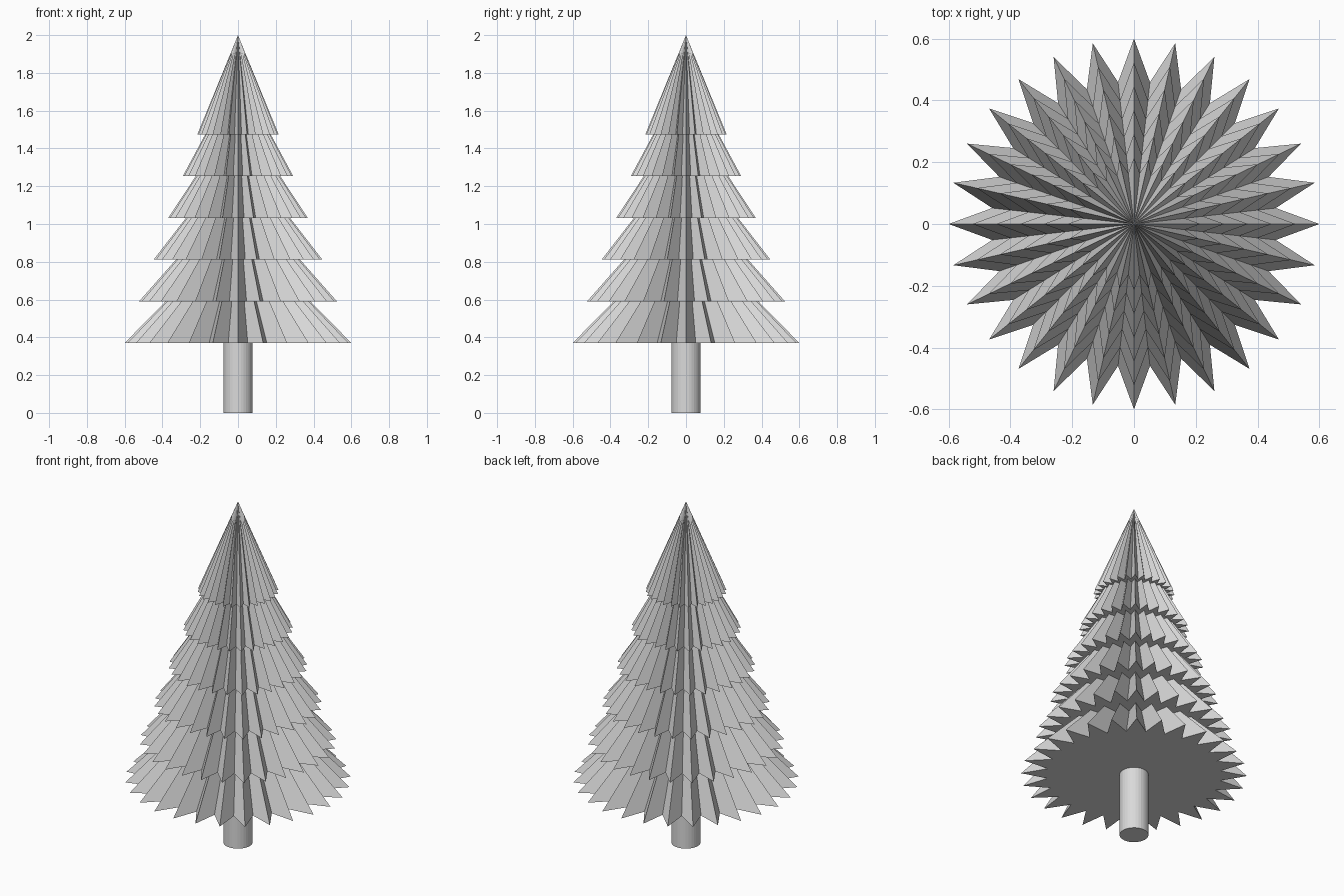
import bpy
import bmesh
from math import cos, sin, pi

if "Cube" in bpy.data.objects:
    bpy.data.objects.remove(bpy.data.objects["Cube"], do_unlink=True)

# Single plain grey
GREY = (0.7, 0.7, 0.7, 1.0)
grey = bpy.data.materials.new("plain_grey")
grey.use_nodes = True
grey.diffuse_color = GREY
grey.node_tree.nodes["Principled BSDF"].inputs["Base Color"].default_value = GREY

POINTS = 28          # folds around each tier
VALLEY = 0.77        # valley radius relative to the tip radius
TIERS = 6


def finish(bm, name):
    bmesh.ops.recalc_face_normals(bm, faces=bm.faces)
    mesh = bpy.data.meshes.new(name)
    bm.to_mesh(mesh)
    bm.free()
    mesh.materials.append(grey)
    obj = bpy.data.objects.new(name, mesh)
    bpy.context.collection.objects.link(obj)
    return obj


def pleated_cone(name, radius, bottom, height):
    """Closed cone with a star-shaped base."""
    bm = bmesh.new()
    apex = bm.verts.new((0, 0, bottom + height))
    ring = []
    for i in range(2 * POINTS):
        r = radius * (VALLEY if i % 2 else 1)
        a = pi * i / POINTS
        ring.append(bm.verts.new((r * cos(a), r * sin(a), bottom)))
    for i, v in enumerate(ring):
        bm.faces.new((v, ring(i) if callable(ring) else ring[(i + 1) % len(ring)], apex))
    bm.faces.new(ring[::-1])
    return finish(bm, name)


# Stacked foliage tiers, wide and low at the bottom, narrow at the tip
for k in range(TIERS):
    t = k / (TIERS - 1)
    pleated_cone(f"foliage_tier_{k + 1}",
                 radius=0.6 - 0.385 * t,
                 bottom=0.37 + 1.105 * t,
                 height=0.61 - 0.085 * t)

# Trunk
bm = bmesh.new()
bmesh.ops.create_cone(bm, cap_ends=True, segments=32,
                      radius1=0.077, radius2=0.077, depth=0.38)
bmesh.ops.translate(bm, verts=bm.verts, vec=(0, 0, 0.19))
finish(bm, "trunk")
